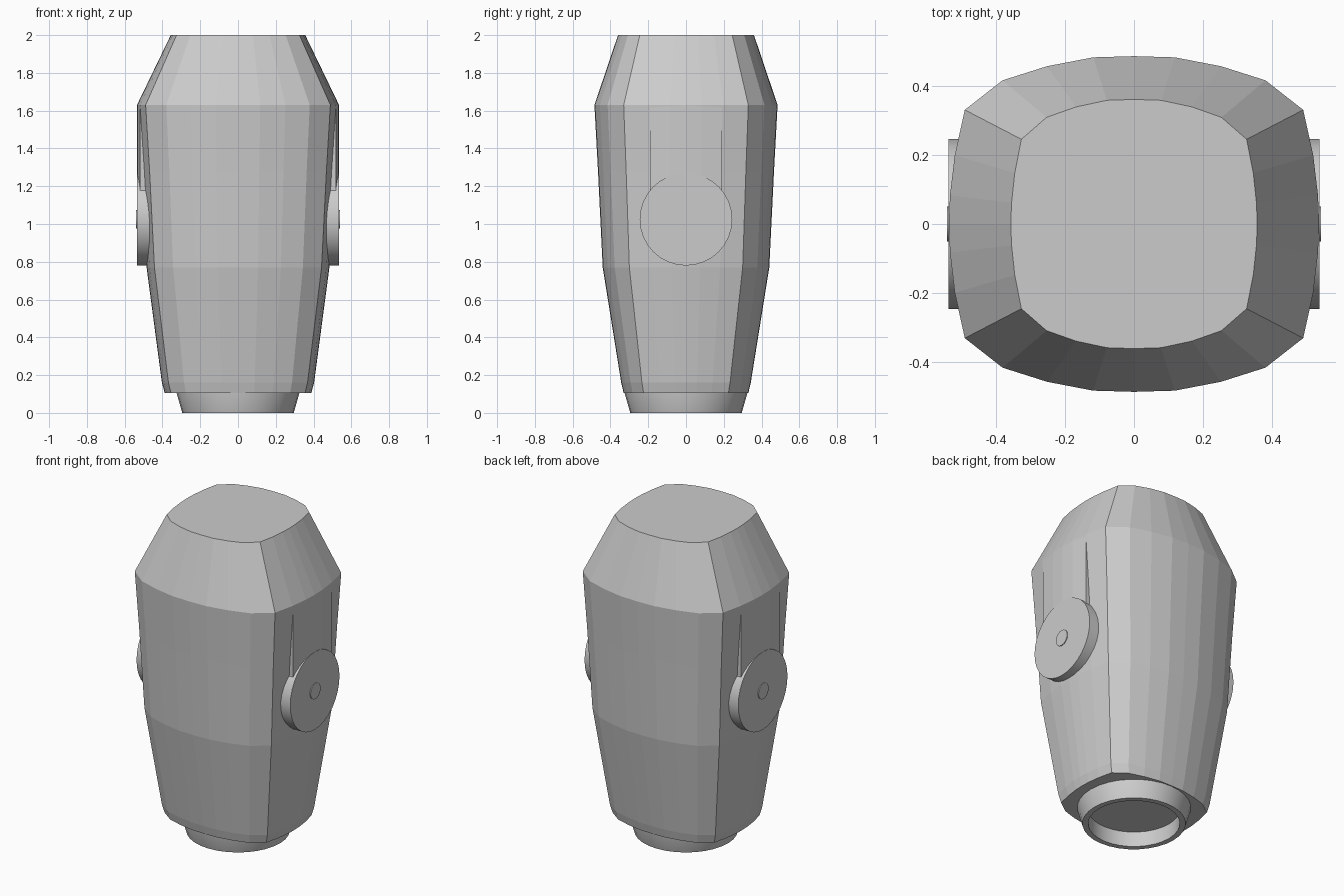
import bpy
import math

if "Cube" in bpy.data.objects:
    bpy.data.objects.remove(bpy.data.objects["Cube"])

# Rounded-square outline, one quadrant, scaled per level
QUAD = [(1, 0), (.994, .17), (.968, .41), (.914, .68),
        (.71, .856), (.47, .94), (.22, .993), (0, 1)]
Q = QUAD[:-1]
SECTION = (Q + [(-x, y) for x, y in reversed(QUAD[1:])]
           + [(-x, -y) for x, y in Q] + [(x, -y) for x, y in reversed(QUAD[1:])])


def make_mesh(name, verts, faces):
    me = bpy.data.meshes.new(name)
    me.from_pydata(verts, [], faces)
    me.update()
    ob = bpy.data.objects.new(name, me)
    bpy.context.collection.objects.link(ob)
    return ob


def loft(name, rings):
    """Join equal-length rings with quads and cap both ends."""
    n = len(rings[0])
    verts = [p for r in rings for p in r]
    faces = [(k * n + i, k * n + (i + 1) % n, (k + 1) * n + (i + 1) % n, (k + 1) * n + i)
             for k in range(len(rings) - 1) for i in range(n)]
    faces.append(tuple(reversed(range(n))))
    faces.append(tuple(range((len(rings) - 1) * n, len(rings) * n)))
    return make_mesh(name, verts, faces)


def circle(r, z, n=32):
    return [(r * math.cos(2 * math.pi * i / n), r * math.sin(2 * math.pi * i / n), z)
            for i in range(n)]


def smooth(ob, angle=25):
    bpy.ops.object.select_all(action='DESELECT')
    ob.select_set(True)
    bpy.context.view_layer.objects.active = ob
    bpy.ops.object.shade_smooth_by_angle(angle=math.radians(angle))


# Main tapered body: height, half width, half depth
LEVELS = [(.105, .388, .33), (.16, .403, .343), (.77, .484, .441),
          (1.28, .512, .466), (1.63, .535, .485), (2.0, .356, .36)]
loft("body", [[(x * w, y * d, z) for x, y in SECTION] for z, w, d in LEVELS])

# Hollow neck socket: outer wall up from the floor, inner recess
neck = loft("neck", [circle(.325, .12), circle(.325, .105), circle(.295, 0),
                     circle(.262, 0), circle(.262, .095)][::-1])
smooth(neck)

# Side details, repeated on left and right
for side, s in (("right", 1), ("left", -1)):
    # shallow upright strip rising from the disc
    outline = [(s * .47, -.19), (s * .518, -.19), (s * .531, -.085), (s * .535, 0),
               (s * .531, .085), (s * .518, .19), (s * .47, .19)]
    if s < 0:
        outline.reverse()
    loft(side + "_strip", [[(x, y, z) for x, y in outline] for z in (1.05, 1.628)])

    # pivot disc and its small pin
    for part, r, x0, x1, n in (("disc", .245, .44, .536, 32), ("pin", .05, .5, .541, 16)):
        bpy.ops.mesh.primitive_cylinder_add(
            vertices=n, radius=r, depth=x1 - x0,
            location=(s * (x0 + x1) / 2, 0, 1.025), rotation=(0, math.pi / 2, 0))
        bpy.context.object.name = f"{side}_{part}"
        smooth(bpy.context.object)
